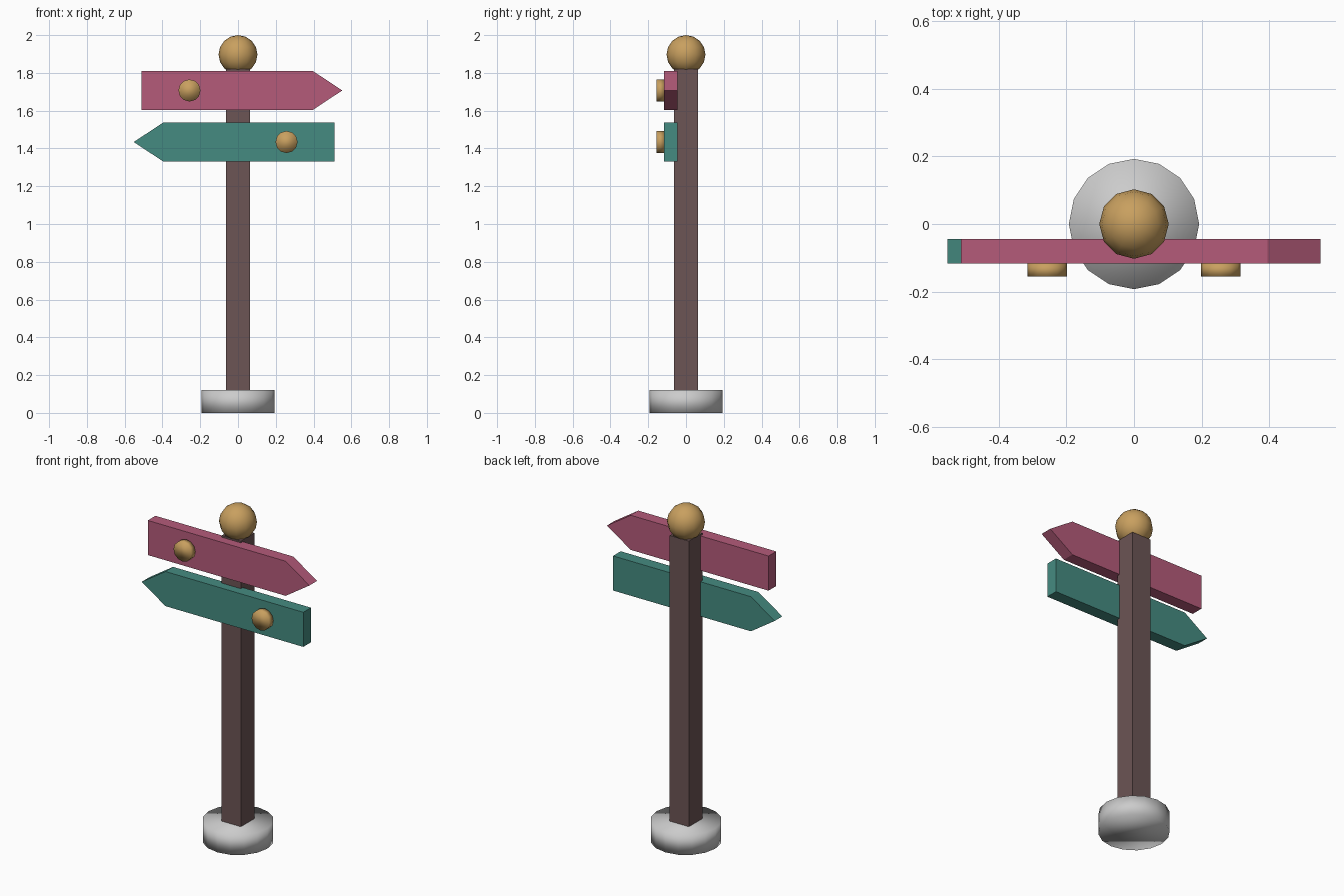
import bpy, bmesh, math
from mathutils import Matrix

if "Cube" in bpy.data.objects:
    bpy.data.objects.remove(bpy.data.objects["Cube"])


def material(name, rgb):
    mat = bpy.data.materials.new(name)
    mat.diffuse_color = (*rgb, 1)
    mat.use_nodes = True
    mat.node_tree.nodes["Principled BSDF"].inputs["Base Color"].default_value = mat.diffuse_color
    return mat


WOOD = material("brown_wood", (0.15, 0.09, 0.09))
PINK = material("pink_paint", (0.46, 0.105, 0.195))
TEAL = material("teal_paint", (0.06, 0.26, 0.22))
BRASS = material("brass", (0.58, 0.35, 0.115))


def finish(bm, name, mat=None, smooth=False):
    bmesh.ops.recalc_face_normals(bm, faces=bm.faces)
    for f in bm.faces:
        f.smooth = smooth
    mesh = bpy.data.meshes.new(name)
    bm.to_mesh(mesh)
    bm.free()
    obj = bpy.data.objects.new(name, mesh)
    bpy.context.collection.objects.link(obj)
    if mat:
        mesh.materials.append(mat)
    return obj


def cylinder(name, radius, depth, sides, matrix, mat=None):
    bm = bmesh.new()
    bmesh.ops.create_cone(bm, cap_ends=True, segments=sides, radius1=radius,
                          radius2=radius, depth=depth, matrix=matrix)
    return finish(bm, name, mat, smooth=True)


def sign(name, z, side, mat):
    # Arrow board, pointing to +x or -x
    front, back, half = -0.117, -0.045, 0.103
    outline = [(-0.512, -half), (0.396, -half), (0.552, 0),
               (0.396, half), (-0.512, half)]
    bm = bmesh.new()
    face = bm.faces.new([bm.verts.new((x * side, front, z + dz)) for x, dz in outline])
    new = bmesh.ops.extrude_face_region(bm, geom=[face])["geom"]
    bmesh.ops.translate(bm, vec=(0, back - front, 0),
                        verts=[v for v in new if isinstance(v, bmesh.types.BMVert)])
    finish(bm, name + "_board", mat)
    # Round stud near the square end
    turn = Matrix.Translation((-0.257 * side, -0.136, z)) @ Matrix.Rotation(math.pi / 2, 4, 'X')
    cylinder(name + "_stud", 0.0585, 0.04, 12, turn, BRASS)


# Round foot
cylinder("base", 0.193, 0.12, 16, Matrix.Translation((0, 0, 0.06)))

# Square post
bm = bmesh.new()
bmesh.ops.create_cube(bm, size=1, matrix=Matrix.Translation((0, 0, 0.965))
                      @ Matrix.Diagonal((0.127, 0.127, 1.71, 1)))
finish(bm, "post", WOOD)

# Two opposed arrow boards
sign("upper_sign", 1.707, 1, PINK)
sign("lower_sign", 1.434, -1, TEAL)

# Ball finial
bm = bmesh.new()
bmesh.ops.create_uvsphere(bm, u_segments=12, v_segments=8, radius=0.103,
                          matrix=Matrix.Translation((0, 0, 1.897)))
finish(bm, "finial", BRASS, smooth=True)
